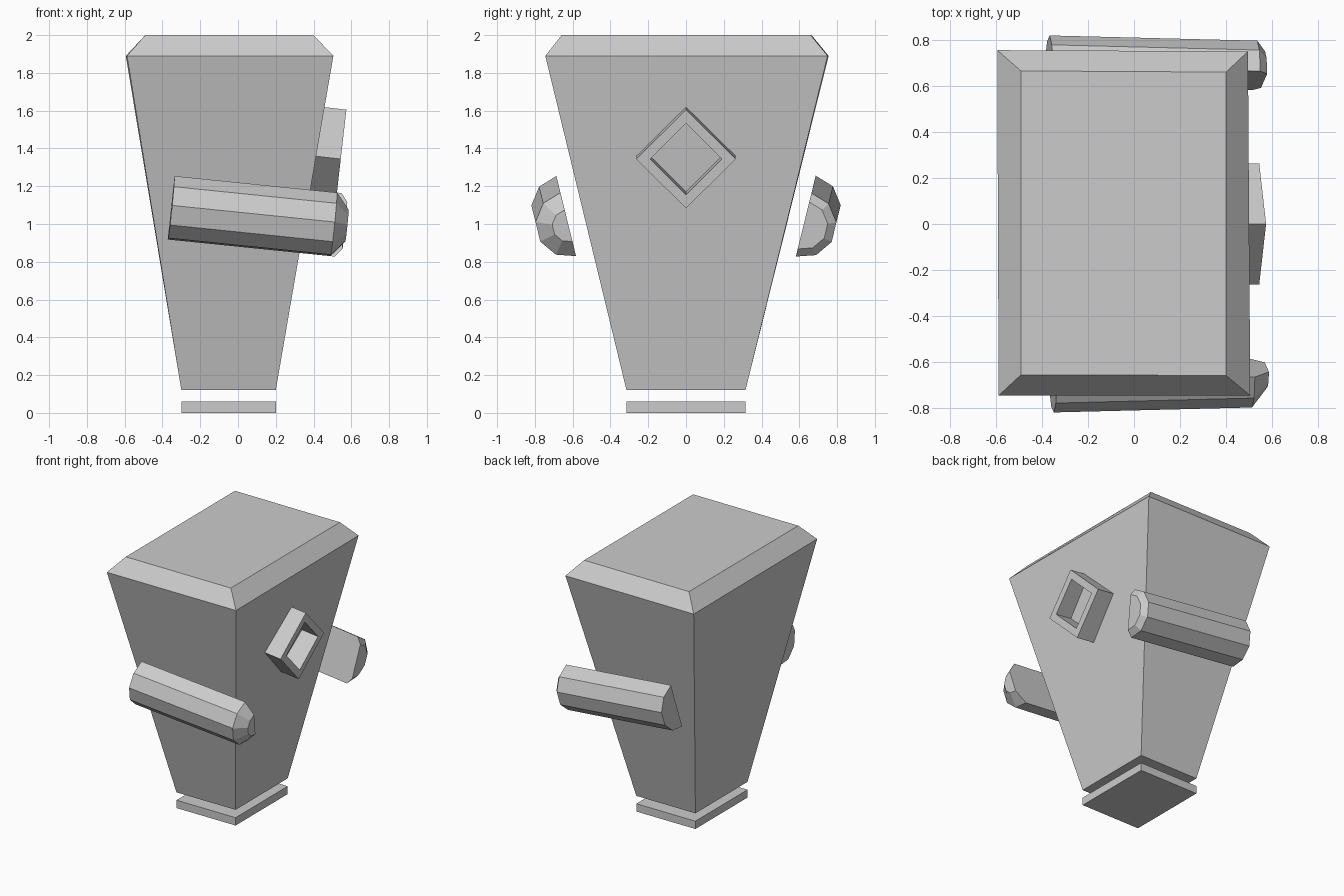
import bpy, bmesh
from math import sin, cos, pi, radians, atan
from mathutils import Vector

if "Cube" in bpy.data.objects:
    bpy.data.objects.remove(bpy.data.objects["Cube"])


def loft(name, rings, closed=False):
    """Skin rings of equal point count; cap both ends, or join last to first."""
    bm = bmesh.new()
    vs = [[bm.verts.new(p) for p in r] for r in rings]
    pairs = list(zip(vs, vs[1:]))
    if closed:
        pairs.append((vs[-1], vs[0]))
    else:
        bm.faces.new(vs[0])
        bm.faces.new(vs[-1])
    n = len(vs[0])
    for a, b in pairs:
        for i in range(n):
            j = (i + 1) % n
            bm.faces.new((a[i], a[j], b[j], b[i]))
    bmesh.ops.recalc_face_normals(bm, faces=bm.faces)
    me = bpy.data.meshes.new(name)
    bm.to_mesh(me)
    bm.free()
    ob = bpy.data.objects.new(name, me)
    bpy.context.collection.objects.link(ob)
    return ob


def ring(pts, z):
    return [(x, y, z) for x, y in pts]


# tapered body with chamfered top, and the thin plate floating below it
foot = [(-0.3, -0.315), (0.2, -0.315), (0.2, 0.315), (-0.3, 0.315)]
shoulder = [(-0.588, -0.745), (0.505, -0.745), (0.495, 0.75), (-0.594, 0.755)]
crown = [(-0.491, -0.655), (0.4, -0.658), (0.4, 0.66), (-0.491, 0.665)]
loft("body", [ring(foot, 0.12), ring(shoulder, 1.89), ring(crown, 2.0)])
loft("base_plate", [ring(foot, 0.0), ring(foot, 0.06)])

# arms: half decagon bars parallel to the sloping sides, dipping forward
LEAN, DIP, R = atan(0.246), radians(6), 0.174


def arm(name, side, x0, x1, tip, tip_scale):
    up = Vector((0, side * sin(LEAN), cos(LEAN)))
    out = Vector((0, side * cos(LEAN), -sin(LEAN)))
    ax = Vector((cos(DIP), 0, 0)) - up * sin(DIP)
    across = up * cos(DIP) + Vector((sin(DIP), 0, 0))
    start = Vector((-0.354, side * 0.645, 1.086)) + ax * (x0 + 0.354)

    def section(d, r):
        c = start + ax * (d - x0) / cos(DIP)
        return [c + r * (across * cos(k * pi / 5) + out * sin(k * pi / 5))
                for k in range(6)]
    loft(name, [section(x0, R), section(x1, R), section(tip, R * tip_scale)])


arm("front_arm", -1, -0.354, 0.507, 0.577, 0.5)
arm("back_arm", 1, -0.372, 0.53, 0.565, 0.74)

# diamond frame sunk into the +x face
TILT = radians(6.5)
normal = Vector((cos(TILT), 0, -sin(TILT)))
rise = Vector((sin(TILT), 0, cos(TILT)))
centre = Vector((0.544, 0, 1.344))


def diamond(h, depth):
    c = centre - normal * depth
    return [c + h * (rise * cos(k * pi / 2) + Vector((0, sin(k * pi / 2), 0)))
            for k in range(4)]


loft("diamond_frame", [diamond(0.263, 0.17), diamond(0.263, 0),
                       diamond(0.19, 0), diamond(0.19, 0.17)], closed=True)
